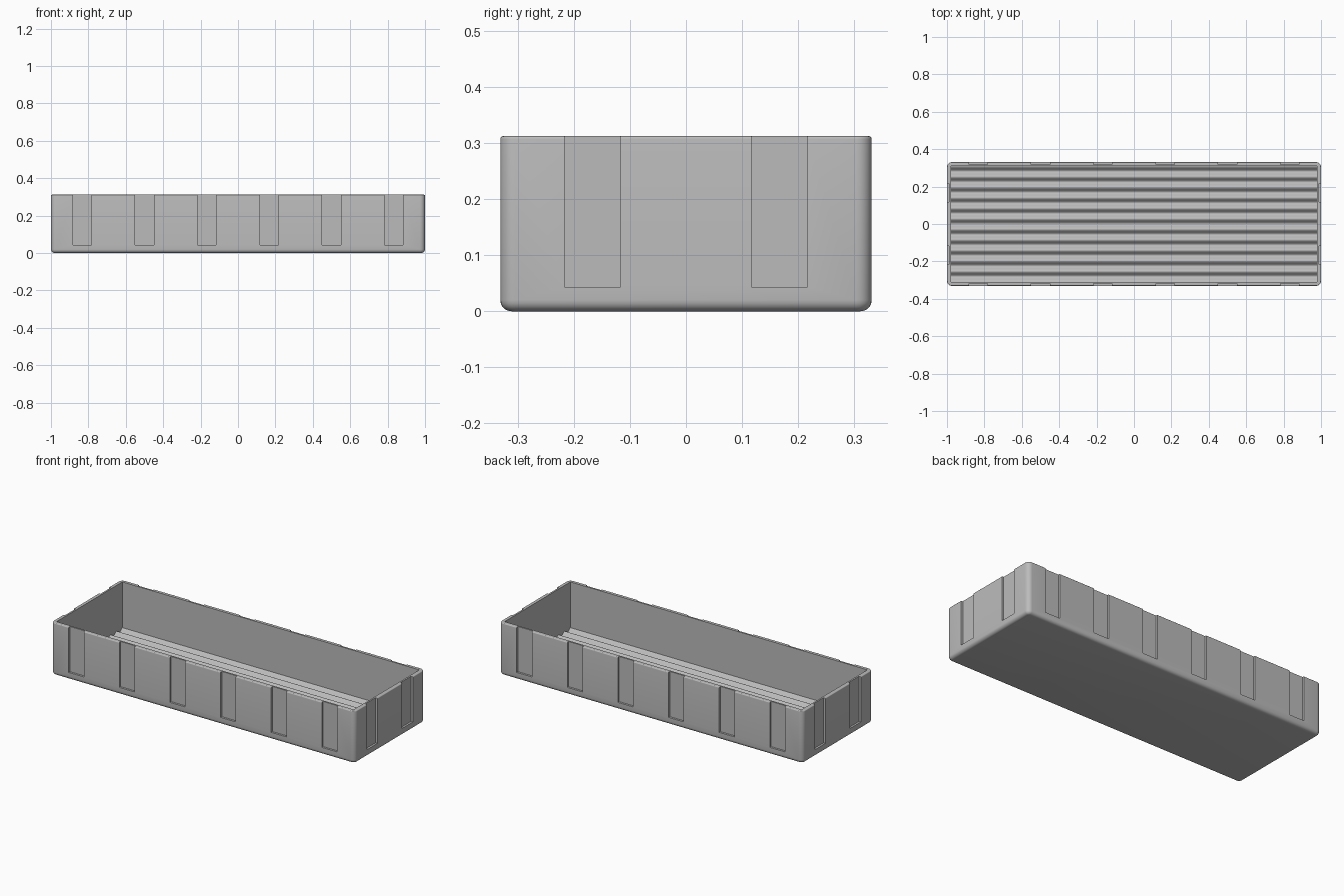
import bpy, bmesh, math

old = bpy.data.objects.get("Cube")
if old:
    bpy.data.objects.remove(old, do_unlink=True)

# Outer size, wall thickness and groove layout
HX, HY, HEIGHT = 1.0, 0.331, 0.312
WALL, SLOT_DEPTH = 0.022, 0.012
SLOT_W, SLOT_Z = 0.1, 0.043
FLOOR_MID, WAVE, GROOVES = 0.03, 0.01, 11

grey = bpy.data.materials.new("light grey plastic")
grey.use_nodes = True
colour = (0.5, 0.5, 0.5, 1)
grey.diffuse_color = colour
grey.node_tree.nodes["Principled BSDF"].inputs["Base Color"].default_value = colour


def make_object(name, bm):
    bmesh.ops.recalc_face_normals(bm, faces=bm.faces)
    mesh = bpy.data.meshes.new(name)
    bm.to_mesh(mesh)
    bm.free()
    mesh.materials.append(grey)
    obj = bpy.data.objects.new(name, mesh)
    bpy.context.collection.objects.link(obj)
    return obj


def rounded_loop(bm, inset, z, radius=0.027, steps=6):
    """Ring of vertices around a rounded rectangle."""
    ring = []
    r = radius - inset
    for quarter, (sx, sy) in enumerate(((1, 1), (-1, 1), (-1, -1), (1, -1))):
        for i in range(steps + 1):
            a = (quarter + i / steps) * math.pi / 2
            ring.append(bm.verts.new((sx * (HX - radius) + r * math.cos(a),
                                      sy * (HY - radius) + r * math.sin(a), z)))
    return ring


def add_box(bm, x0, x1, y0, y1, z0, z1):
    verts = bmesh.ops.create_cube(bm, size=1)["verts"]
    for v in verts:
        v.co = (x1 if v.co.x > 0 else x0, y1 if v.co.y > 0 else y0,
                z1 if v.co.z > 0 else z0)


def cut(target, cutter):
    cutter.hide_render = True
    mod = target.modifiers.new("cut", "BOOLEAN")
    mod.operation, mod.solver, mod.object = "DIFFERENCE", "EXACT", cutter
    bpy.context.view_layer.objects.active = target
    bpy.ops.object.modifier_apply(modifier=mod.name)
    bpy.data.objects.remove(cutter, do_unlink=True)


# Solid block with a rounded bottom and a slightly softened rim
profile = []
for radius, start, centre in ((0.02, -90, 0.02), (0.005, 0, HEIGHT - 0.005)):
    for i in range(6):
        a = math.radians(start + i * 18)
        profile.append((radius * (1 - math.cos(a)), centre + radius * math.sin(a)))
bm = bmesh.new()
rings = [rounded_loop(bm, inset, z) for inset, z in profile]
for low, high in zip(rings, rings[1:]):
    for i in range(len(low)):
        j = (i + 1) % len(low)
        bm.faces.new((low[i], low[j], high[j], high[i]))
bm.faces.new(rings[0])
bm.faces.new(rings[-1])
tray = make_object("tray", bm)

# Inner cavity with a wavy underside that leaves a ribbed floor
bm = bmesh.new()
ix, iy = HX - WALL, HY - WALL
count = GROOVES * 14
outline = []
for i in range(count + 1):
    t = i / count
    z = FLOOR_MID + WAVE * math.cos(2 * math.pi * GROOVES * t)
    outline.append((-iy + 2 * iy * t, z))
outline += [(iy, HEIGHT + 0.1), (-iy, HEIGHT + 0.1)]
face = bm.faces.new([bm.verts.new((-ix, y, z)) for y, z in outline])
extruded = bmesh.ops.extrude_face_region(bm, geom=[face])["geom"]
bmesh.ops.translate(bm, vec=(2 * ix, 0, 0),
                    verts=[g for g in extruded if isinstance(g, bmesh.types.BMVert)])
cut(tray, make_object("cavity_cutter", bm))

# Shallow upright slots around the outside, open at the rim
bm = bmesh.new()
half, out, top = SLOT_W / 2, 0.05, HEIGHT + 0.05
for side in (-1, 1):
    for k in range(6):
        x = (k - 2.5) / 3
        y = sorted((side * (HY - SLOT_DEPTH), side * (HY + out)))
        add_box(bm, x - half, x + half, *y, SLOT_Z, top)
    for y in (-1 / 6, 1 / 6):
        x = sorted((side * (HX - SLOT_DEPTH), side * (HX + out)))
        add_box(bm, *x, y - half, y + half, SLOT_Z, top)
cut(tray, make_object("slot_cutter", bm))

# Smooth the rounded parts, keep the edges crisp
bpy.ops.object.select_all(action="DESELECT")
tray.select_set(True)
bpy.context.view_layer.objects.active = tray
bpy.ops.object.shade_smooth_by_angle(angle=math.radians(30))
